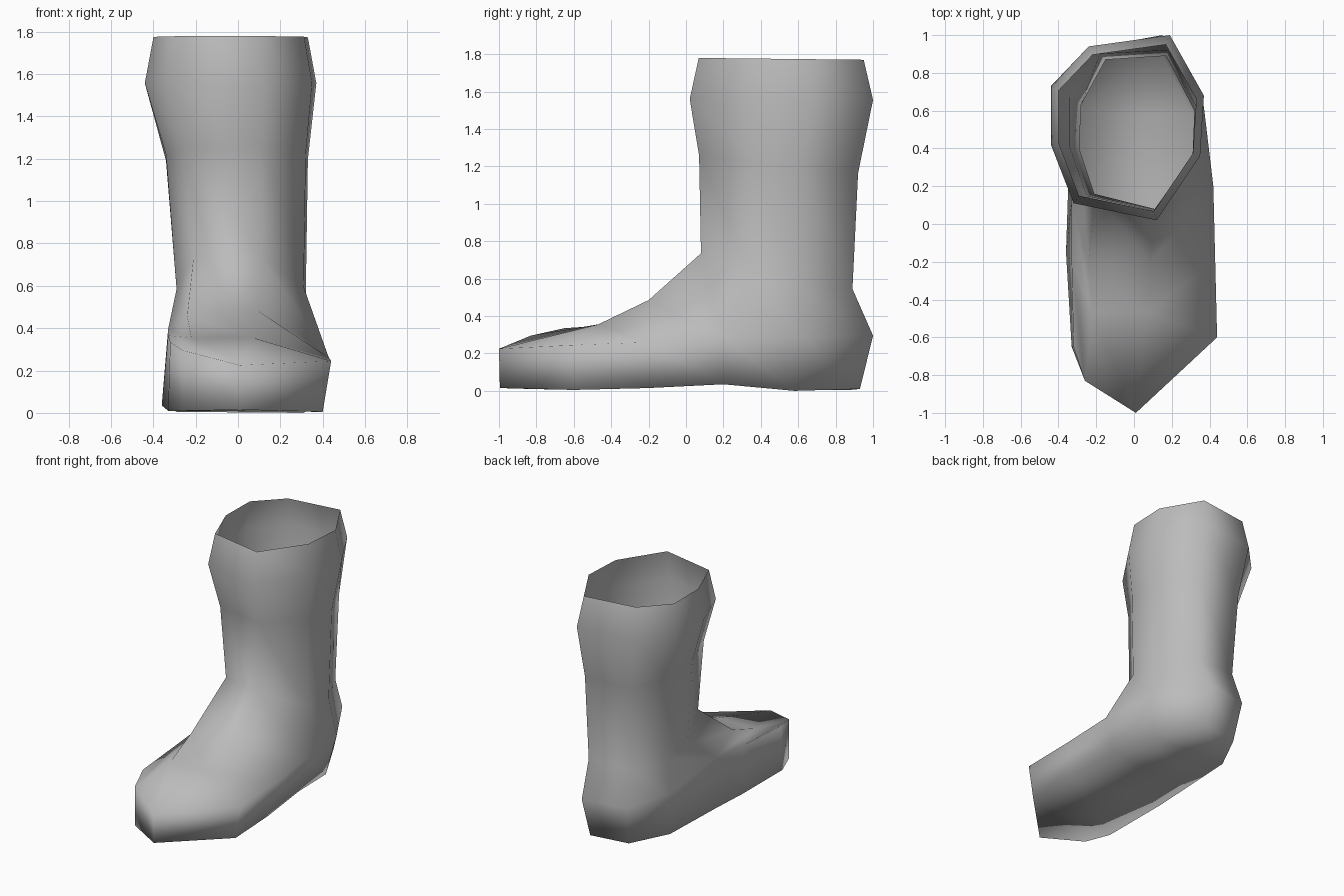
import bpy
import bmesh

old = bpy.data.objects.get("Cube")
if old:
    bpy.data.objects.remove(old, do_unlink=True)

mat = bpy.data.materials.new("plain grey")
mat.use_nodes = True
GREY = (0.5, 0.5, 0.5, 1)
mat.diffuse_color = GREY
mat.node_tree.nodes["Principled BSDF"].inputs["Base Color"].default_value = GREY

bm = bmesh.new()


def row(points):
    return [bm.verts.new(p) for p in points]


def bridge(a, b, closed=False):
    """Join two rows of equal length with quads."""
    n = len(a)
    for i in range(n if closed else n - 1):
        j = (i + 1) % n
        bm.faces.new((a[i], a[j], b[j], b[i]))


def tilted(plan, front, back, dx=0.0, grow=1.0):
    """Eight-sided ring, its height running from the front to the back."""
    cx, cy = -0.03, 0.5
    return row([(cx + (x - cx) * grow + dx, cy + (y - cy) * grow,
                 front + (back - front) * y) for x, y in plan])


# Column order: back, right side, front, left side
cuff = [(.19, 1), (-.24, .94), (-.44, .73), (-.44, .42),
        (-.32, .11), (.12, .02), (.35, .36), (.37, .68)]
calf = [(.18, .92), (-.18, .90), (-.34, .67), (-.34, .41),
        (-.25, .15), (.11, .07), (.32, .36), (.33, .62)]

# Shaft
rim_ring = tilted(cuff, 1.785, 1.775, grow=.9)
cuff_ring = tilted(cuff, 1.565, 1.56)
calf_ring = tilted(calf, 1.27, 1.16)
ankle = row([(.17, .89, .55), (-.15, .87, .55), (-.28, .63, .56), (-.29, .4, .59),
             (-.21, .16, .74), (.11, .08, .74), (.31, .36, .6), (.32, .6, .56)])
bridge(rim_ring, cuff_ring, True)
bridge(cuff_ring, calf_ring, True)
bridge(calf_ring, ankle, True)

# Heel and instep
heel = row([(.15, 1, .3), (-.18, .94, .3), (-.33, .65, .34), (-.33, .12, .4),
            (-.24, -.2, .46), (.09, -.2, .49), (.42, .2, .29), (.37, .62, .29)])
bridge(ankle, heel, True)

# Upper of the foot, four points across, running to the toe
middle = row([(-.33, -.2, .37), (-.22, -.47, .36), (.07, -.47, .36), (.43, -.2, .265)])
toe = row([(-.32, -.65, .34), (-.26, -.83, .3), (.01, -1, .23), (.44, -.6, .25)])
bridge(heel[3:7], middle)
bridge(middle, toe)

# Side wall down to the sole
edge = heel[:4] + [middle[0]] + toe + [middle[3], heel[6], heel[7]]
sole = row([(.13, .93, .015), (-.15, .88, .01), (-.29, .6, .01), (-.35, .15, .045),
            (-.36, -.15, .04), (-.33, -.65, .015), (-.26, -.83, .015), (.01, -.995, .02),
            (.4, -.6, .01), (.39, -.2, .02), (.36, .2, .04), (.31, .58, .005)])
bridge(edge, sole, True)

# Sole, in strips from side to side
bridge([sole[0]] + sole[:6:-1], sole[1:7])

# Stand it on the ground and tidy the normals
low = min(v.co.z for v in bm.verts)
bmesh.ops.translate(bm, verts=bm.verts, vec=(0, 0, -low))
bmesh.ops.recalc_face_normals(bm, faces=bm.faces)
for f in bm.faces:
    f.smooth = True

mesh = bpy.data.meshes.new("boot")
bm.to_mesh(mesh)
bm.free()
mesh.materials.append(mat)
boot = bpy.data.objects.new("boot", mesh)
bpy.context.collection.objects.link(boot)
